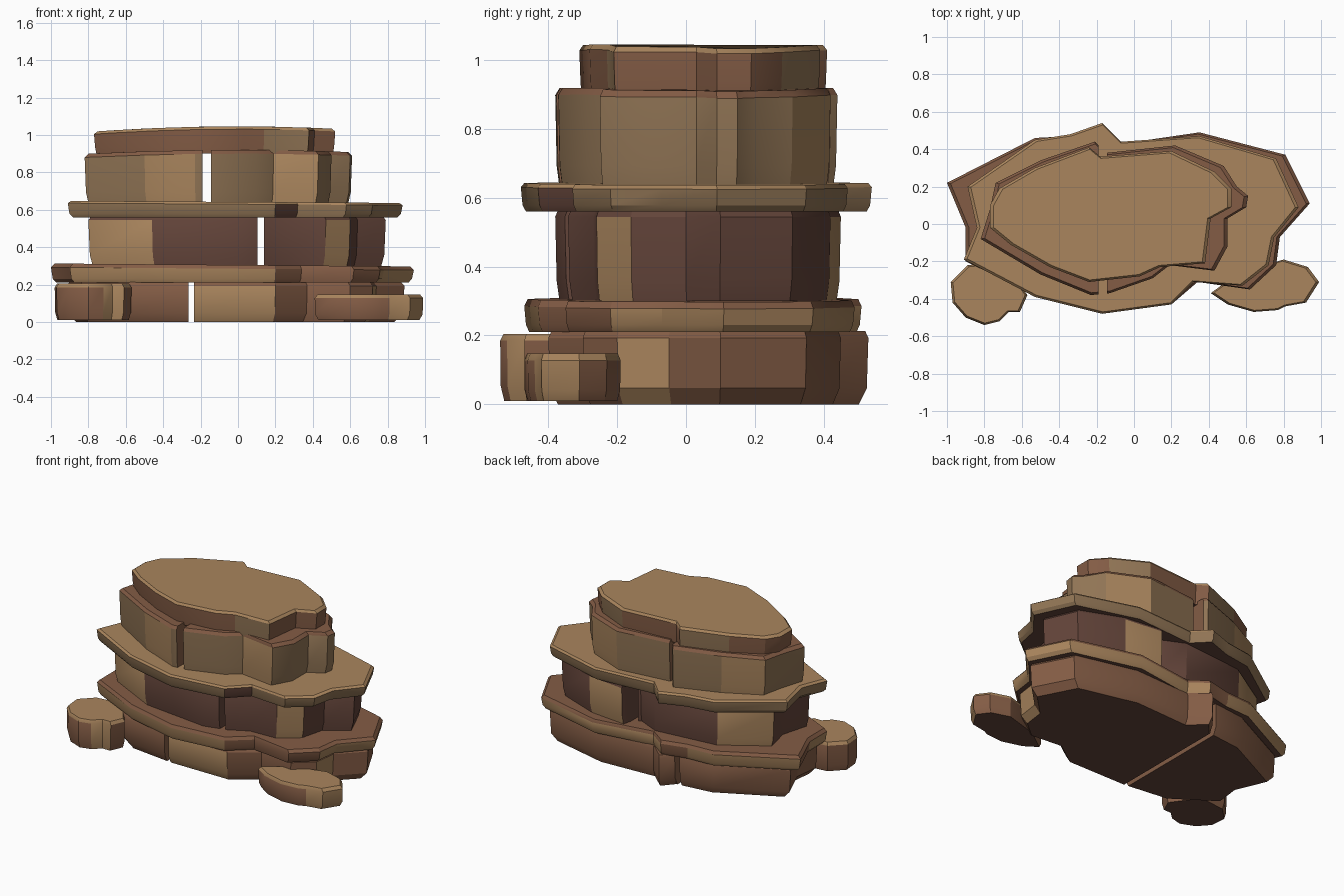
import bpy, bmesh
from mathutils import Vector

def material(name, rgb):
    m = bpy.data.materials.new(name)
    m.diffuse_color = (*rgb, 1)
    return m

TAN = material("tan_stone", (0.40, 0.235, 0.11))
RED = material("red_brown_stone", (0.23, 0.108, 0.06))
DARK = material("dark_brown_stone", (0.125, 0.058, 0.042))
OLIVE = material("olive_stone", (0.28, 0.175, 0.09))

def rock(name, outline, z0, z1, side, accent=None, accents=(), foot=0.96,
         rim=0.98, rim_h=0.02, crack=None, keep=0, slope=0.0, sag=0.0, top=None):
    """Stack scaled copies of an outline; optionally keep one side of a crack."""
    n = len(outline)
    cx = (min(p[0] for p in outline) + max(p[0] for p in outline)) / 2
    cy = (min(p[1] for p in outline) + max(p[1] for p in outline)) / 2
    h = z1 - z0
    levels = [(z0, foot), (z0 + 0.22 * h, 0.99), (z1 - rim_h, 1.0), (z1, rim)]
    bm = bmesh.new()
    rings = []
    for k, (z, s) in enumerate(levels):
        rings.append([bm.verts.new((cx + (x - cx) * s, cy + (y - cy) * s,
                                    z + (slope * (x - cx) - sag * x * x if k > 1 else 0)))
                      for x, y in outline])
    for k, (a, b) in enumerate(zip(rings, rings[1:])):
        for i in range(n):
            j = (i + 1) % n
            f = bm.faces.new((a[i], a[j], b[j], b[i]))
            f.material_index = 2 if k == 2 else (1 if i in accents else 0)
    bm.faces.new(rings[-1]).material_index = 2
    bm.faces.new(rings[0][::-1]).material_index = 3
    bmesh.ops.recalc_face_normals(bm, faces=bm.faces)
    if crack is not None:
        bmesh.ops.bisect_plane(
            bm, geom=bm.verts[:] + bm.edges[:] + bm.faces[:],
            plane_co=Vector((crack, 0, 0)), plane_no=Vector((keep, 0, 0)),
            clear_inner=True)
        edges = [e for e in bm.edges if e.is_boundary]
        bmesh.ops.holes_fill(bm, edges=edges, sides=0)
        bmesh.ops.recalc_face_normals(bm, faces=bm.faces)
    me = bpy.data.meshes.new(name)
    bm.to_mesh(me)
    bm.free()
    for m in (side, accent or side, top or TAN, DARK):
        me.materials.append(m)
    ob = bpy.data.objects.new(name, me)
    bpy.context.collection.objects.link(ob)
    bpy.ops.object.select_all(action='DESELECT')
    ob.select_set(True)
    bpy.context.view_layer.objects.active = ob
    bpy.ops.object.shade_smooth_by_angle(angle=0.5)
    return ob

def split_rock(name, outline, x_left, x_right, *args, **kw):
    """Two blocks with an open crack between x_left and x_right."""
    rock(name + "_left", outline, *args, crack=x_left, keep=-1, **kw)
    rock(name + "_right", outline, *args, crack=x_right, keep=1, **kw)

# Base blocks
base = [(-0.85, -0.17), (-0.57, -0.36), (-0.25, -0.40), (0.20, -0.40),
        (0.37, -0.28), (0.60, -0.30), (0.72, -0.20), (0.74, -0.05),
        (0.89, 0.10), (0.76, 0.35), (0.35, 0.45), (-0.06, 0.43),
        (-0.17, 0.53), (-0.24, 0.45), (-0.50, 0.42), (-0.92, 0.21), (-0.83, 0.0)]
split_rock("base_block", base, -0.265, -0.235, 0.0, 0.213, RED, TAN, (2, 6), foot=0.94,
           top=RED)

# Lower slab
lower = [(-0.90, -0.20), (-0.53, -0.38), (-0.17, -0.47), (0.20, -0.43),
         (0.34, -0.31), (0.62, -0.35), (0.76, -0.22), (0.78, -0.07),
         (0.94, 0.11), (0.81, 0.37), (0.35, 0.49), (-0.06, 0.43),
         (-0.17, 0.51), (-0.34, 0.47), (-0.53, 0.46), (-1.0, 0.22), (-0.90, -0.02)]
rock("lower_slab", lower, 0.21, 0.305, TAN, RED, (3, 4, 5, 12, 15), foot=0.97, rim_h=0.02,
     slope=-0.008, top=RED)

# Middle blocks
middle = [(-0.80, -0.16), (-0.46, -0.33), (0.0, -0.38), (0.15, -0.34),
          (0.28, -0.27), (0.47, -0.26), (0.60, -0.16), (0.64, 0.0),
          (0.79, 0.10), (0.70, 0.31), (0.42, 0.42), (0.16, 0.45),
          (0.14, 0.38), (0.09, 0.35), (-0.06, 0.42), (-0.50, 0.38),
          (-0.79, 0.20), (-0.75, 0.02)]
split_rock("middle_block", middle, 0.105, 0.14, 0.30, 0.565, DARK, TAN, (0, 5, 10, 15),
           foot=0.97, top=DARK)

# Upper slab
upper = [(-0.91, -0.19), (-0.53, -0.39), (-0.17, -0.48), (0.20, -0.43),
         (0.32, -0.31), (0.58, -0.33), (0.72, -0.22), (0.75, -0.07),
         (0.88, 0.09), (0.76, 0.35), (0.35, 0.47), (-0.07, 0.44),
         (-0.17, 0.54), (-0.34, 0.48), (-0.53, 0.45), (-0.89, 0.20), (-0.84, -0.02)]
rock("upper_slab", upper, 0.56, 0.642, OLIVE, DARK, (3,), foot=0.97, rim_h=0.012,
     slope=-0.006)

# Top blocks
top = [(-0.82, -0.08), (-0.50, -0.27), (-0.23, -0.38), (-0.13, -0.37),
       (0.10, -0.29), (0.19, -0.22), (0.43, -0.25), (0.50, -0.12),
       (0.50, 0.03), (0.60, 0.09), (0.61, 0.15), (0.55, 0.20),
       (0.48, 0.31), (0.22, 0.42), (-0.15, 0.38), (-0.21, 0.44),
       (-0.50, 0.34), (-0.74, 0.22), (-0.77, 0.08)]
split_rock("top_block", top, -0.19, -0.145, 0.63, 0.92, OLIVE, TAN, (1, 5, 12, 16),
           foot=0.97, rim=0.97, rim_h=0.02, sag=0.03, top=RED)

# Cap stone
cap = [(-0.77, -0.02), (-0.66, -0.11), (-0.45, -0.23), (-0.24, -0.31),
       (0.03, -0.28), (0.14, -0.23), (0.38, -0.21), (0.41, 0.03),
       (0.52, 0.09), (0.52, 0.19), (0.43, 0.28), (0.20, 0.39),
       (-0.18, 0.36), (-0.24, 0.41), (-0.53, 0.30), (-0.72, 0.19), (-0.77, 0.10)]
rock("cap_stone", cap, 0.9, 1.046, RED, OLIVE, (5, 10, 13), foot=0.98, rim=0.97,
     rim_h=0.015, sag=0.045)

# Loose stones at the foot
left = [(-0.98, -0.31), (-0.89, -0.22), (-0.70, -0.20), (-0.57, -0.38),
        (-0.61, -0.47), (-0.67, -0.47), (-0.72, -0.52), (-0.80, -0.54),
        (-0.90, -0.50), (-0.97, -0.42)]
rock("loose_stone_left", left[::-1], 0.01, 0.205, RED, TAN, (4, 3), foot=0.93, rim=0.94)
right = [(0.41, -0.37), (0.56, -0.26), (0.80, -0.19), (0.93, -0.23),
         (0.99, -0.31), (0.92, -0.42), (0.81, -0.44), (0.77, -0.46),
         (0.64, -0.47), (0.50, -0.43)]
rock("loose_stone_right", right[::-1], 0.01, 0.148, RED, TAN, (3, 4), foot=0.93, rim=0.94)
